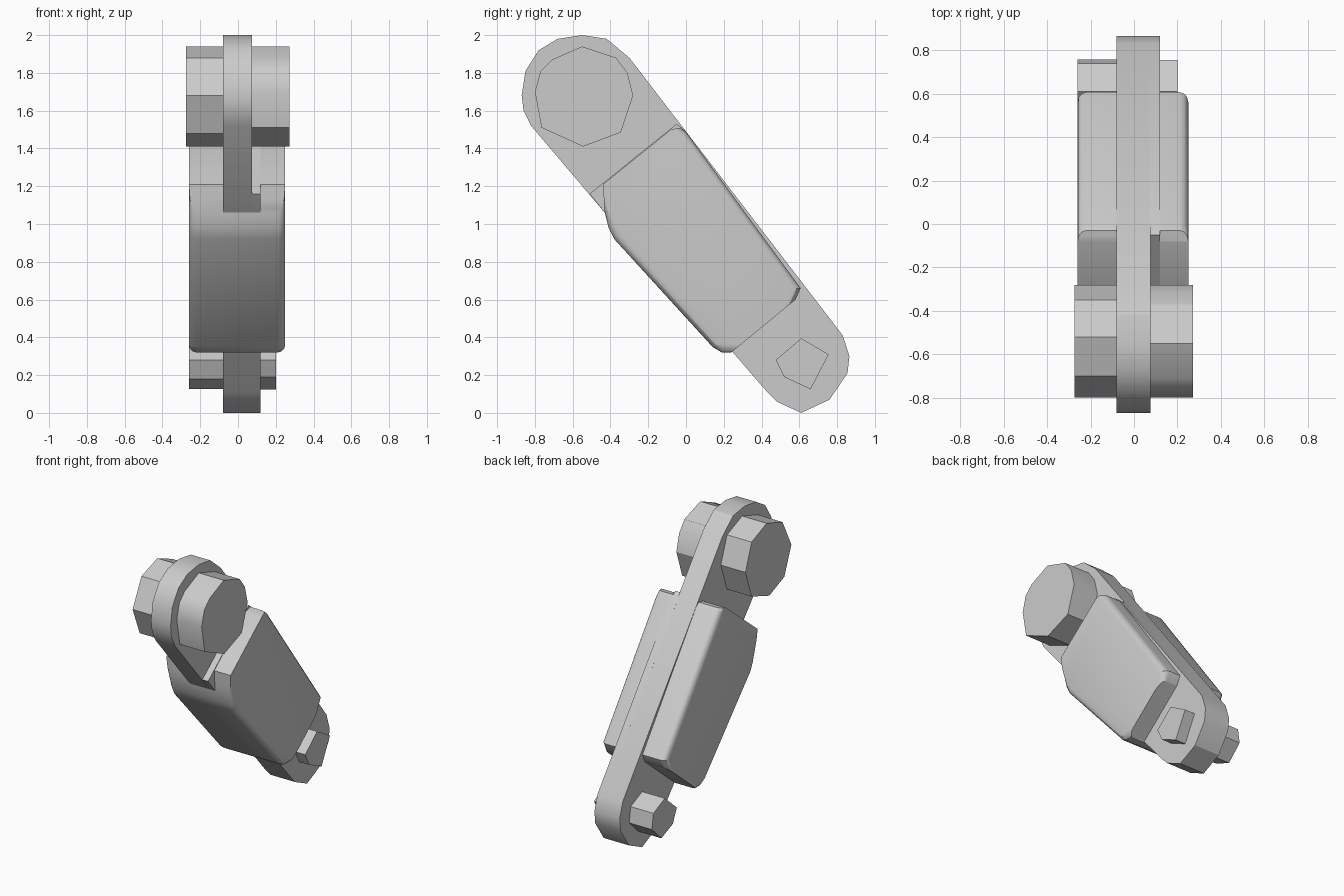
import bpy, bmesh, math

cube = bpy.data.objects.get("Cube")
if cube:
    bpy.data.objects.remove(cube, do_unlink=True)

grey = bpy.data.materials.new("plain grey")
grey.use_nodes = True
grey.diffuse_color = (0.6, 0.6, 0.6, 1)
grey.node_tree.nodes["Principled BSDF"].inputs["Base Color"].default_value = (0.6, 0.6, 0.6, 1)


def prism(name, profile, x0, x1, bevel=0.0, bevelled=()):
    """Extrude a (y, z) profile along x; optionally round the rims of some sides."""
    bm = bmesh.new()
    a = [bm.verts.new((x0, y, z)) for y, z in profile]
    b = [bm.verts.new((x1, y, z)) for y, z in profile]
    bm.faces.new(a)
    bm.faces.new(b)
    n = len(profile)
    rims = []
    for i in range(n):
        j = (i + 1) % n
        bm.faces.new((a[i], a[j], b[j], b[i]))
        if i in bevelled:
            rims += [bm.edges.get((a[i], a[j])), bm.edges.get((b[i], b[j]))]
    bmesh.ops.recalc_face_normals(bm, faces=bm.faces)
    if rims:
        bmesh.ops.bevel(bm, geom=rims, offset=bevel, offset_type='OFFSET',
                        segments=3, profile=0.5, affect='EDGES')
    mesh = bpy.data.meshes.new(name)
    bm.to_mesh(mesh)
    bm.free()
    mesh.materials.append(grey)
    obj = bpy.data.objects.new(name, mesh)
    bpy.context.collection.objects.link(obj)
    bpy.ops.object.select_all(action='DESELECT')
    obj.select_set(True)
    bpy.context.view_layer.objects.active = obj
    bpy.ops.object.shade_smooth_by_angle(angle=math.radians(30))


# Link bar, with a thicker lower half on the left side
upper_end = [(-0.43, 1.06), (-0.82, 1.52), (-0.86, 1.6), (-0.87, 1.68), (-0.85, 1.81),
             (-0.78, 1.92), (-0.68, 1.98), (-0.55, 2.0), (-0.42, 1.98), (-0.30, 1.88)]
lower_end = [(0.83, 0.41), (0.865, 0.3), (0.855, 0.21), (0.76, 0.07), (0.61, 0.0),
             (0.48, 0.06), (0.43, 0.11), (0.24, 0.33)]
prism("link_bar", upper_end + lower_end, -0.08, 0.075)
prism("link_lower_slab", [(-0.43, 1.06), (-0.51, 1.16), (-0.05, 1.53), (0.0, 1.49)] + lower_end,
      0.07, 0.12)

# Wide body sleeve, rounded along its front and back rims
body = [(-0.08, 1.50), (-0.03, 1.51), (0.0, 1.487), (0.607, 0.66), (0.58, 0.60),
        (0.24, 0.32), (0.19, 0.32), (0.14, 0.35), (-0.38, 0.92), (-0.41, 0.98),
        (-0.43, 1.06), (-0.44, 1.21)]
prism("body_sleeve", body, -0.26, 0.25, 0.04, (1, 2, 3, 5, 6, 7, 8, 9))

# Large pivot bosses
prism("left_boss", [(-0.80, 1.70), (-0.77, 1.81), (-0.71, 1.87), (-0.55, 1.94), (-0.37, 1.88),
                    (-0.31, 1.80), (-0.28, 1.68), (-0.345, 1.485), (-0.545, 1.41),
                    (-0.765, 1.51)], 0.07, 0.272)
prism("right_boss", [(-0.80, 1.68), (-0.70, 1.88), (-0.52, 1.94), (-0.35, 1.87),
                     (-0.28, 1.68), (-0.35, 1.48), (-0.55, 1.41), (-0.72, 1.48)], -0.275, -0.07)

# Small pivot pegs
prism("left_peg", [(0.475, 0.28), (0.61, 0.395), (0.755, 0.31), (0.66, 0.125), (0.52, 0.19)],
      0.11, 0.2)
prism("right_peg", [(0.475, 0.28), (0.61, 0.398), (0.74, 0.34), (0.757, 0.23),
                    (0.65, 0.127), (0.52, 0.18)], -0.26, -0.07)
